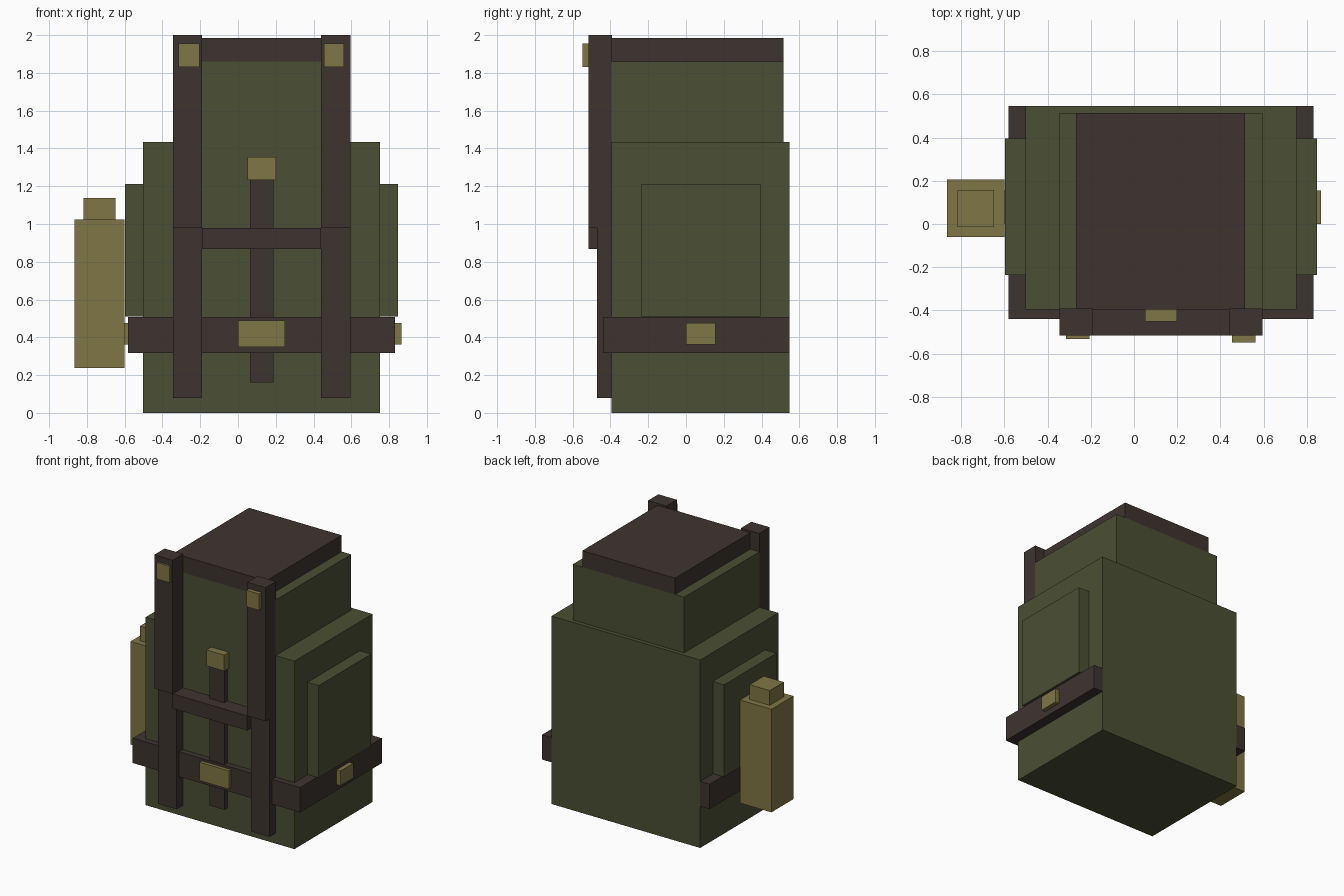
import bpy
import bmesh
from mathutils import Vector

if "Cube" in bpy.data.objects:
    bpy.data.objects.remove(bpy.data.objects["Cube"])


def material(name, color):
    m = bpy.data.materials.new(name)
    m.diffuse_color = (*color, 1)
    m.use_nodes = True
    m.node_tree.nodes["Principled BSDF"].inputs["Base Color"].default_value = m.diffuse_color
    return m


GREEN = material("olive_canvas", (0.069, 0.078, 0.034))
BROWN = material("dark_leather", (0.047, 0.034, 0.028))
TAN = material("tan_brass", (0.214, 0.182, 0.060))


def box(name, mat, x, y, z):
    """Box spanning the (min, max) range on each axis."""
    size = Vector((x[1] - x[0], y[1] - y[0], z[1] - z[0]))
    mid = Vector((sum(x), sum(y), sum(z))) / 2
    bm = bmesh.new()
    bmesh.ops.create_cube(bm, size=1)
    bmesh.ops.scale(bm, vec=size, verts=bm.verts)
    mesh = bpy.data.meshes.new(name)
    bm.to_mesh(mesh)
    bm.free()
    mesh.materials.append(mat)
    ob = bpy.data.objects.new(name, mesh)
    ob.location = mid
    bpy.context.collection.objects.link(ob)
    return ob


CX = 0.125       # centre line of the bag, offset by the flask on one side
FRONT = -0.395   # front face of the bag
BACK = 0.547     # back face of the bag


def pair(name, mat, inner, outer, y, z):
    """Two boxes mirrored about the bag's centre line."""
    box(name + "_left", mat, (CX - outer, CX - inner), y, z)
    box(name + "_right", mat, (CX + inner, CX + outer), y, z)


# Bag body, upper section and lid
box("bag_body", GREEN, (-0.503, 0.753), (FRONT, BACK), (0, 1.435))
box("upper_section", GREEN, (-0.345, 0.595), (FRONT, 0.515), (1.435, 1.86))
box("lid", BROWN, (-0.268, 0.515), (FRONT, 0.515), (1.86, 1.985))

# Side pockets
pair("side_pocket", GREEN, 0.628, 0.723, (-0.237, 0.395), (0.51, 1.213))

# Belt: front band and two side bands
box("belt_front", BROWN, (-0.582, 0.832), (-0.44, FRONT), (0.318, 0.508))
pair("belt_side", BROWN, 0.628, 0.707, (FRONT, BACK), (0.318, 0.508))

# Shoulder straps: thick upper part, thin lower part, crossbar
pair("upper_strap", BROWN, 0.315, 0.47, (-0.517, -0.392), (0.98, 2.0))
pair("lower_strap", BROWN, 0.315, 0.47, (-0.47, FRONT), (0.08, 0.98))
box("crossbar", BROWN, (CX - 0.315, CX + 0.315), (-0.517, FRONT), (0.868, 0.98))

# Centre strap
box("centre_strap", BROWN, (0.063, 0.187), (-0.432, FRONT), (0.162, 1.235))

# Buckles
box("left_strap_buckle", TAN, (-0.315, -0.205), (-0.532, -0.517), (1.83, 1.955))
box("right_strap_buckle", TAN, (0.454, 0.562), (-0.548, -0.517), (1.83, 1.955))
box("centre_buckle", TAN, (0.05, 0.2), (-0.452, FRONT), (1.233, 1.355))
box("belt_buckle", TAN, (0.0, 0.25), (-0.467, -0.44), (0.35, 0.49))
box("left_belt_buckle", TAN, (-0.602, -0.582), (0, 0.155), (0.363, 0.475))
box("right_belt_buckle", TAN, (0.832, 0.865), (0, 0.155), (0.363, 0.475))

# Side flask and its cap
box("flask", TAN, (-0.865, -0.6), (-0.06, 0.205), (0.238, 1.025))
box("flask_cap", TAN, (-0.818, -0.648), (-0.013, 0.158), (1.025, 1.137))
